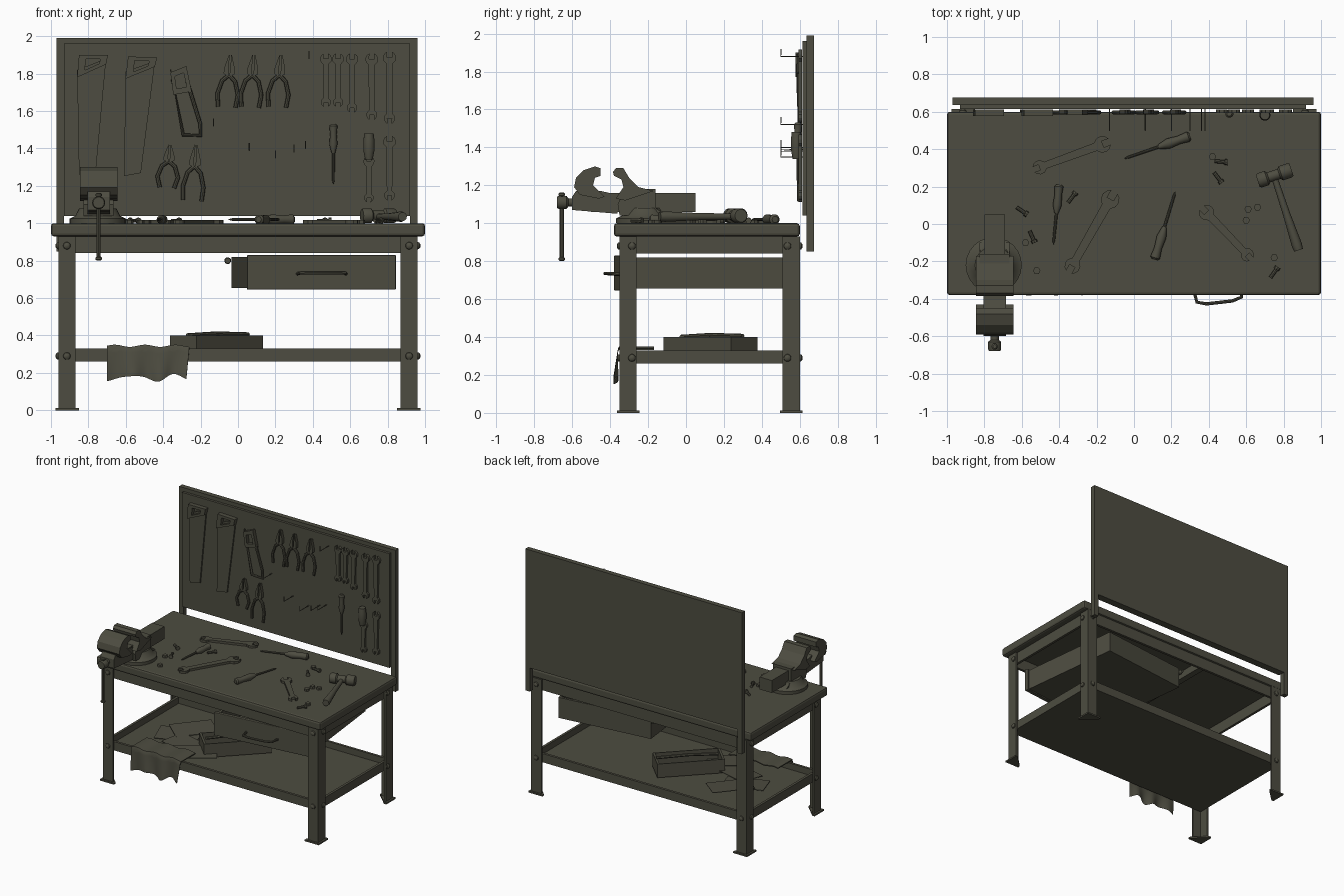
import bpy, bmesh, random
from math import sin, cos, pi, radians, atan2
from mathutils import Matrix, Vector

if "Cube" in bpy.data.objects:
    bpy.data.objects.remove(bpy.data.objects["Cube"])
random.seed(4)

mat = bpy.data.materials.new("dark olive grey")
mat.use_nodes = True
colour = (0.075, 0.073, 0.052, 1)
mat.diffuse_color = colour
mat.node_tree.nodes["Principled BSDF"].inputs["Base Color"].default_value = colour
I = Matrix.Identity(4)
T = lambda x, y, z: Matrix.Translation((x, y, z))
R = lambda deg, axis="Z": Matrix.Rotation(radians(deg), 4, axis)
SIDE = Matrix(((0, 0, 1, 0), (1, 0, 0, 0), (0, 1, 0, 0), (0, 0, 0, 1)))  # profile in y-z, depth in x


def finish(bm, name, M=I, smooth=False):
    bmesh.ops.transform(bm, matrix=M, verts=bm.verts)
    bmesh.ops.recalc_face_normals(bm, faces=bm.faces)
    me = bpy.data.meshes.new(name)
    bm.to_mesh(me)
    bm.free()
    me.materials.append(mat)
    ob = bpy.data.objects.new(name, me)
    bpy.context.collection.objects.link(ob)
    if smooth:
        bpy.ops.object.select_all(action="DESELECT")
        ob.select_set(True)
        bpy.context.view_layer.objects.active = ob
        bpy.ops.object.shade_smooth_by_angle(angle=radians(40))
    return ob


def box(name, lo, hi, M=I, bevel=0):
    bm = bmesh.new()
    bmesh.ops.create_cube(bm, size=1)
    for v in bm.verts:
        v.co = [a + (c + 0.5) * (b - a) for a, b, c in zip(lo, hi, v.co)]
    if bevel:
        bmesh.ops.bevel(bm, geom=bm.edges[:], offset=bevel, segments=2, affect="EDGES", profile=0.5)
    return finish(bm, name, M)


def plate(name, pts, depth, M=I):
    bm = bmesh.new()
    f = bm.faces.new([bm.verts.new((x, y, 0)) for x, y in pts])
    ext = bmesh.ops.extrude_face_region(bm, geom=[f], use_keep_orig=True)["geom"]
    bmesh.ops.translate(bm, vec=(0, 0, depth), verts=[g for g in ext if isinstance(g, bmesh.types.BMVert)])
    return finish(bm, name, M)


def ring(name, pts, k, depth, M=I):
    c = sum((Vector(p) for p in pts), Vector((0, 0))) / len(pts)
    bm = bmesh.new()
    loops = [[bm.verts.new((*(c + (Vector(p) - c) * s), z)) for p in pts]
             for s, z in ((1, 0), (1, depth), (k, depth), (k, 0))]
    n = len(pts)
    for a, b in zip(loops, loops[1:] + loops[:1]):
        for i in range(n):
            bm.faces.new((a[i], a[(i + 1) % n], b[(i + 1) % n], b[i]))
    return finish(bm, name, M)


def lathe(name, prof, M=I, seg=14):
    """Revolve (radius, height) pairs about local y."""
    bm = bmesh.new()
    rows = [[bm.verts.new((r * cos(2 * pi * i / seg), h, r * sin(2 * pi * i / seg))) for i in range(seg)]
            for r, h in prof]
    for a, b in zip(rows, rows[1:]):
        for i in range(seg):
            bm.faces.new((a[i], a[(i + 1) % seg], b[(i + 1) % seg], b[i]))
    bm.faces.new(rows[0])
    bm.faces.new(rows[-1])
    return finish(bm, name, M, True)


def tube(name, pts, r, M=I):
    cu = bpy.data.curves.new(name, "CURVE")
    cu.dimensions, cu.bevel_depth, cu.bevel_resolution, cu.use_fill_caps = "3D", r, 2, True
    sp = cu.splines.new("POLY")
    sp.points.add(len(pts) - 1)
    for p, q in zip(sp.points, pts):
        p.co = (*q, 1)
    tmp = bpy.data.objects.new(name, cu)
    bm = bmesh.new()
    bm.from_mesh(bpy.data.meshes.new_from_object(tmp))
    bpy.data.objects.remove(tmp)
    return finish(bm, name, M, True)


# Tools, each lying in local x-y, running up from the origin along y
def wrench(M, L, r):
    def head(cy, r, turn):
        arc = [radians(a + turn) for a in (-60, -25, 10, 40, 68)]
        rim = [(r * cos(a), cy + r * sin(a)) for a in arc]
        slot = [(r * 0.4 * s, cy + r * 0.05) for s in (1, -1)]
        return rim + slot + [(-x, y) for x, y in rim[::-1]]
    top = head(L - r, r, 0)
    low = [(-x, L - y) for x, y in head(L - r * 0.85, r * 0.85, 0)]
    plate("wrench", top + low, 0.018, M)


def pliers(M, L):
    for s in (1, -1):
        tube("pliers_handle", [(s * 0.045 * L / 0.27, 0, 0.015), (s * 0.055, L * 0.25, 0.015),
                               (s * 0.035, L * 0.5, 0.015), (0, L * 0.62, 0.015)], 0.011, M)
        plate("pliers_jaw", [(0, L * 0.58), (s * 0.03, L * 0.64), (s * 0.028, L * 0.75),
                             (s * 0.008, L), (s * 0.003, L), (s * 0.006, L * 0.72)], 0.025, M)


def screwdriver(M, L, r=0.022):
    h = L * 0.48
    lathe("screwdriver_handle", [(r * 0.6, 0), (r, 0.01), (r * 0.8, h * 0.35), (r, h * 0.7), (r * 0.45, h)], M)
    lathe("screwdriver_shaft", [(0.008, h * 0.95), (0.007, L - 0.02), (0.002, L)], M, 8)


def saw(M):
    plate("saw_blade", [(-0.06, 0), (0.03, 0.02), (0.085, 0.62), (-0.07, 0.56)], 0.012, M)
    ring("saw_handle", [(-0.07, 0.52), (0.085, 0.59), (0.095, 0.64), (-0.06, 0.64)], 0.5, 0.035, M)


def between(x0, y0, x1, y1, z=1.0):
    return T(x0, y0, z) @ R(-90) @ R(atan2(y1 - y0, x1 - x0) * 180 / pi)


# Bench top
box("bench_top", (-1, -0.38, 0.93), (1, 0.6, 1.0), bevel=0.015)

# Angle-iron legs, feet and bolts, placed about the bench centre
for sx in (1, -1):
    for sy in (1, -1):
        M = T(0, 0.125, 0) @ Matrix.Diagonal((sx, sy, 1, 1))
        x, y, w, t = 0.96, 0.475, 0.09, 0.015
        plate("leg", [(x, y), (x - w, y), (x - w, y - t), (x - t, y - t), (x - t, y - w), (x, y - w)], 0.93, M)
        plate("foot", [(0.975, 0.49), (0.85, 0.49), (0.85, 0.47), (0.955, 0.37), (0.975, 0.37)], 0.012, M)
        for z in (0.29, 0.88):
            dome = [(0.02, 0), (0.018, 0.008), (0.008, 0.015)]
            lathe("bolt", dome, M @ T(0.915, y, z))
            lathe("bolt", dome, M @ T(x, 0.41, z) @ R(-90))

# Aprons, shelf rails and shelf
for name, z0, z1 in (("apron", 0.84, 0.93), ("shelf_rail", 0.26, 0.33)):
    for y in (-0.335, 0.565):
        box(name, (-0.945, y, z0), (0.945, y + 0.02, z1))
    for x in (-0.945, 0.925):
        box(name, (x, -0.335, z0), (x + 0.02, 0.585, z1))
box("shelf", (-0.93, -0.32, 0.26), (0.93, 0.57, 0.28))
box("cross_beam", (-0.25, -0.32, 0.87), (-0.2, 0.57, 0.93))

# Drawer, hanging slightly askew
D = T(0.05, -0.38, 0) @ R(6.5)
box("drawer_front", (0, 0, 0.645), (0.8, 0.03, 0.83), D, 0.005)
for x in (0.015, 0.765):
    box("drawer_side", (x, 0.03, 0.655), (x + 0.02, 0.86, 0.82), D)
box("drawer_back", (0.015, 0.86, 0.655), (0.785, 0.88, 0.82), D)
box("drawer_bottom", (0.015, 0.03, 0.655), (0.785, 0.86, 0.67), D)
tube("drawer_handle", [(0.27, 0, 0.73), (0.28, -0.07, 0.735), (0.33, -0.085, 0.735), (0.47, -0.085, 0.735),
                       (0.52, -0.07, 0.735), (0.53, 0, 0.73)], 0.009, D)
lathe("drawer_latch", [(0.015, -0.04), (0.018, 0), (0.01, 0.03)], T(-0.055, 0.48, 0.8))

# Tool board with its two posts
box("board_back", (-0.97, 0.635, 1.04), (0.96, 0.675, 1.99))
for x in (-0.97, 0.92):
    box("board_post", (x, 0.635, 0.85), (x + 0.04, 0.675, 1.99))
box("board_panel", (-0.93, 0.615, 1.04), (0.92, 0.635, 1.96))

# Tools hung on the board
hang = lambda x, z, a=0: T(x, 0.612, z) @ R(90, "X") @ R(a)
saw(hang(-0.79, 1.26))
saw(hang(-0.55, 1.25, -2))
H = hang(-0.25, 1.46, 10)
tube("hacksaw_frame", [(-0.045, 0.3, 0.015), (-0.045, 0.37, 0.015), (-0.04, 0.02, 0.015),
                       (0.05, 0.0, 0.015), (0.06, 0.06, 0.015), (0.03, 0.3, 0.015)], 0.01, H)
ring("hacksaw_handle", [(-0.055, 0.24), (0.045, 0.24), (0.04, 0.38), (-0.05, 0.36)], 0.55, 0.03, H)
for x, z, L in ((-0.06, 1.62, 0.28), (0.065, 1.62, 0.28), (0.21, 1.62, 0.28), (-0.38, 1.19, 0.23), (-0.245, 1.12, 0.3)):
    pliers(hang(x, z, -4), L)
for x, z, L in ((0.47, 1.62, 0.29), (0.535, 1.62, 0.29), (0.61, 1.59, 0.32), (0.715, 1.55, 0.36),
                (0.81, 1.53, 0.39), (0.81, 1.12, 0.35), (0.7, 1.11, 0.25)):
    wrench(hang(x, z), L, 0.02 + L * 0.04)
screwdriver(hang(0.51, 1.53) @ T(0, 0, 0.022) @ R(180), 0.32)
lathe("file_handle", [(0.02, 0), (0.03, 0.05), (0.03, 0.1), (0.025, 0.14)], hang(0.7, 1.34) @ T(0, 0, 0.03))
for x, z in ((-0.13, 1.52), (0.06, 1.39), (0.2, 1.35), (0.3, 1.38), (0.36, 1.4), (0.38, 1.88)):
    tube("hook", [(x, 0.615, z), (x, 0.5, z), (x, 0.5, z + 0.04)], 0.003)

# Tools and loose hardware on the bench
wrench(between(-0.54, 0.29, -0.13, 0.44), 0.44, 0.045)
wrench(between(-0.35, -0.26, -0.1, 0.18), 0.5, 0.05)
wrench(between(0.63, -0.19, 0.36, 0.09), 0.39, 0.042)
screwdriver(between(0.3, 0.47, -0.05, 0.35, 1.02), 0.37, 0.028)
screwdriver(between(-0.4, 0.21, -0.43, -0.1, 1.02), 0.32, 0.024)
screwdriver(between(0.11, -0.19, 0.22, 0.17, 1.02), 0.38, 0.026)
H = between(0.88, -0.14, 0.74, 0.28, 1.035)
lathe("hammer_handle", [(0.024, 0), (0.028, 0.03), (0.02, 0.2), (0.016, 0.42)], H)
lathe("hammer_head", [(0.034, -0.1), (0.04, -0.09), (0.04, -0.04), (0.028, -0.03), (0.028, 0.03),
                      (0.04, 0.04), (0.04, 0.08), (0.034, 0.09)], H @ T(0, 0.42, 0.005) @ R(90))
for x, y in ((0.42, 0.36), (0.61, 0.08), (0.66, 0.09), (0.6, 0.02), (-0.58, -0.1), (-0.52, -0.25), (0.75, -0.18)):
    lathe("nut", [(0.02, 0), (0.02, 0.02)], T(x, y, 0.998) @ R(90, "X"), 6)
for x, y in ((0.5, 0.33), (0.47, 0.22), (-0.31, 0.17), (-0.57, 0.05), (-0.53, -0.1), (0.77, -0.23)):
    lathe("loose_bolt", [(0.016, 0), (0.016, 0.015), (0.01, 0.016), (0.01, 0.07)],
          T(x, y, 1.014) @ R(random.uniform(0, 360)), 8)

# Vise
V = T(-0.745, 0, 0) @ SIDE
def slab(name, pts, w):
    plate(name, pts, w, V @ T(0, 0, -w / 2))
lathe("vise_base", [(0.15, 0), (0.15, 0.025), (0.12, 0.04), (0.1, 0.08)], T(-0.75, -0.22, 1.0) @ R(90, "X"), 24)
slab("vise_body", [(-0.35, 1.04), (-0.1, 1.04), (-0.16, 1.08), (-0.16, 1.18), (-0.32, 1.18), (-0.36, 1.1)], 0.16)
slab("vise_fixed_jaw", [(-0.37, 1.13), (-0.32, 1.12), (-0.17, 1.17), (-0.25, 1.19), (-0.3, 1.24), (-0.33, 1.29),
                        (-0.37, 1.29), (-0.385, 1.27), (-0.38, 1.25), (-0.34, 1.23), (-0.33, 1.19)], 0.2)
box("vise_slide", (-0.8, -0.5, 1.06), (-0.69, 0.05, 1.16))
slab("vise_front_body", [(-0.6, 1.07), (-0.36, 1.05), (-0.36, 1.15), (-0.45, 1.17), (-0.58, 1.17), (-0.6, 1.14)], 0.12)
slab("vise_moving_jaw", [(-0.43, 1.14), (-0.46, 1.13), (-0.56, 1.15), (-0.59, 1.19), (-0.58, 1.24), (-0.54, 1.28),
                         (-0.48, 1.3), (-0.45, 1.29), (-0.45, 1.25), (-0.48, 1.24), (-0.49, 1.2), (-0.46, 1.17)], 0.2)
lathe("vise_screw", [(0.03, -0.68), (0.035, -0.67), (0.035, -0.63), (0.022, -0.62), (0.022, -0.36)], T(-0.745, 0, 1.11))
tube("vise_handle", [(-0.745, -0.655, 0.81), (-0.745, -0.655, 1.15)], 0.011)
for z in (0.8, 1.14):
    lathe("handle_knob", [(0.01, 0), (0.017, 0.006), (0.017, 0.016), (0.01, 0.022)], T(-0.745, -0.655, z) @ R(90, "X"))

# Tray and loose sheets on the shelf
B = T(-0.115, 0.13, 0.29) @ R(45)
box("tray_floor", (-0.24, -0.09, 0), (0.24, 0.09, 0.01), B)
ring("tray_wall", [(-0.25, -0.1), (0.25, -0.1), (0.25, 0.1), (-0.25, 0.1)], 0.93, 0.11, B)
tube("tray_handle", [(-0.22, 0, 0.11), (0, 0, 0.12), (0.24, 0, 0.115)], 0.012, B)
for i, (x, y, a) in enumerate(((-0.6, 0.1, 20), (-0.45, -0.02, -15), (-0.55, 0.22, 50), (-0.3, -0.12, 35))):
    box("sheet", (-0.16, -0.1, 0), (0.16, 0.1, 0.004), T(x, y, 0.295 + i * 0.007) @ R(a) @ R(3, "X"))

# Rag draped over the front rail
bm = bmesh.new()
bmesh.ops.create_grid(bm, x_segments=24, y_segments=16, size=0.5)
for v in bm.verts:
    u, w = v.co.x + 0.5, 0.5 - v.co.y
    fold = 0.012 * sin(u * 17)
    over = max(0, w - 0.45)
    v.co = (-0.7 + 0.44 * u + 0.03 * over * sin(u * 5), -0.17 - 0.42 * min(w, 0.45) - 0.02 * over + fold * over * 2,
            0.345 + fold * 0.5 - over * (0.3 + 0.03 * cos(u * 11)))
bmesh.ops.solidify(bm, geom=bm.faces[:], thickness=0.008)
finish(bm, "rag", I, True)
